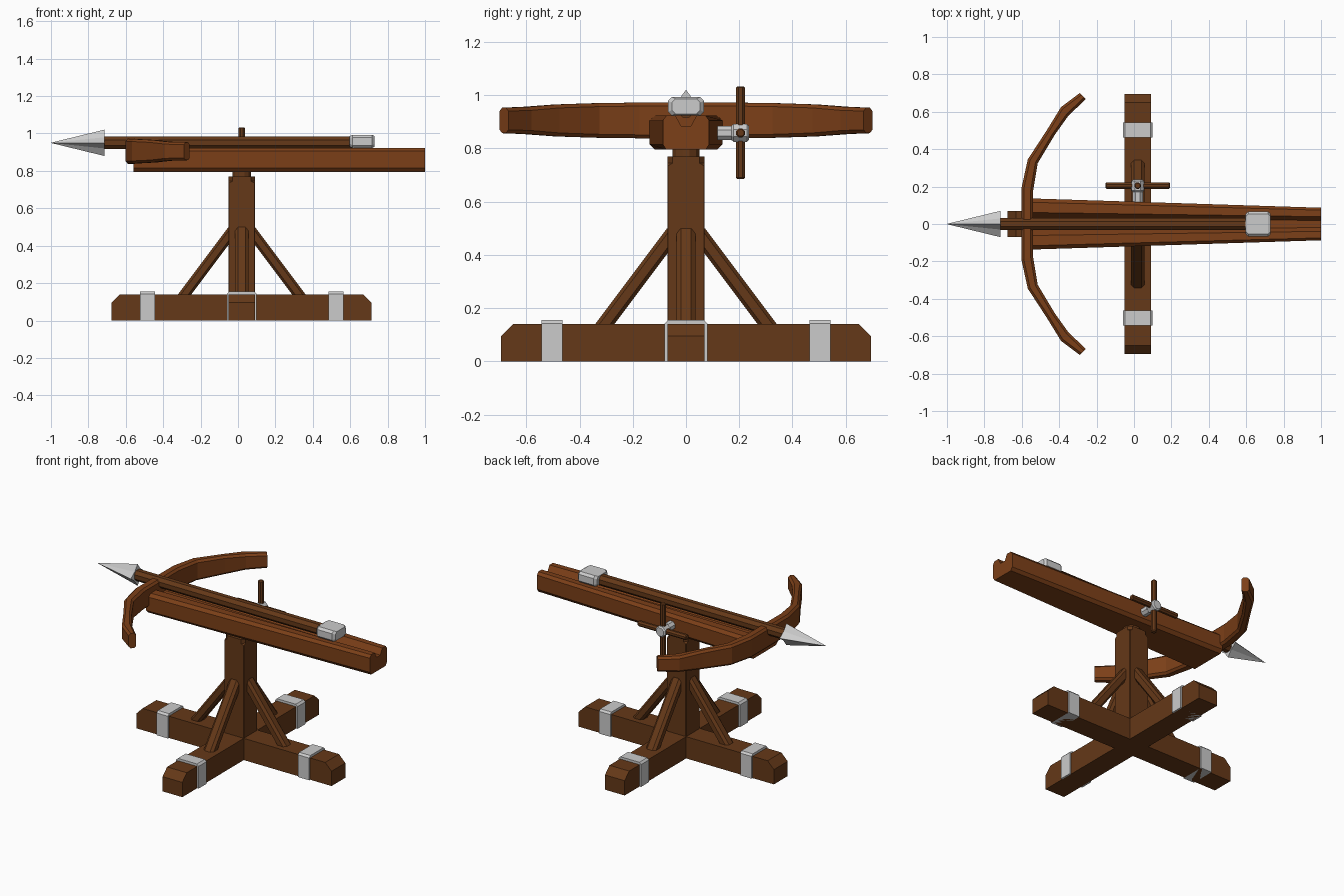
import bpy, bmesh, math
from mathutils import Matrix, Vector

if "Cube" in bpy.data.objects:
    bpy.data.objects.remove(bpy.data.objects["Cube"])

CX = 0.02  # stand axis


def material(name, rgb):
    m = bpy.data.materials.new(name)
    m.diffuse_color = (*rgb, 1)
    m.use_nodes = True
    m.node_tree.nodes["Principled BSDF"].inputs["Base Color"].default_value = m.diffuse_color
    return m


dark = material("dark_wood", (0.13, 0.04, 0.009))
light = material("light_wood", (0.20, 0.05, 0.009))


def loft(name, rings, mat=None, matrix=None):
    """Skin a list of equal-length point rings and cap both ends."""
    bm = bmesh.new()
    vs = [[bm.verts.new(p) for p in r] for r in rings]
    n = len(rings[0])
    for a, b in zip(vs, vs[1:]):
        for i in range(n):
            j = (i + 1) % n
            bm.faces.new((a[i], a[j], b[j], b[i]))
    bm.faces.new(vs[0])
    bm.faces.new(vs[-1])
    bmesh.ops.recalc_face_normals(bm, faces=bm.faces)
    me = bpy.data.meshes.new(name)
    bm.to_mesh(me)
    bm.free()
    if mat:
        me.materials.append(mat)
    ob = bpy.data.objects.new(name, me)
    bpy.context.collection.objects.link(ob)
    if matrix:
        ob.matrix_world = matrix
    return ob


def chamfered(a, b, c):
    return [(a, b - c), (a - c, b), (c - a, b), (-a, b - c),
            (-a, c - b), (c - a, -b), (a - c, -b), (a, c - b)]


def ngon(r, n):
    return [(r * math.cos((i + .5) * 2 * math.pi / n),
             r * math.sin((i + .5) * 2 * math.pi / n)) for i in range(n)]


def rod(name, p, q, r, mat=None, n=8, end=0.0):
    """Straight rod from p to q, with optional chamfered ends."""
    p, q = Vector(p), Vector(q)
    length = (q - p).length
    steps = [(0, r), (length, r)]
    if end:
        steps = [(0, r - end), (end, r), (length - end, r), (length, r - end)]
    rings = [[(x, y, z) for x, y in ngon(rr, n)] for z, rr in steps]
    rot = Vector((0, 0, 1)).rotation_difference(q - p).to_matrix().to_4x4()
    return loft(name, rings, mat, Matrix.Translation(p) @ rot)


# crossed base beams with sloped ends
prof = [(-.695, 0), (.695, 0), (.695, .095), (.65, .14), (-.65, .14), (-.695, .095)]
for name, ang in (("base_beam_long", 0), ("base_beam_cross", math.pi / 2)):
    loft(name, [[(u, t, z) for u, z in prof] for t in (-.07, .07)], dark,
         Matrix.Translation((CX, 0, 0)) @ Matrix.Rotation(ang, 4, 'Z'))

# metal bands and diagonal braces, one per arm
band = [(-.08, 0), (.08, 0), (.08, .143), (.068, .155), (-.068, .155), (-.08, .143)]
for k in range(4):
    m = Matrix.Translation((CX, 0, 0)) @ Matrix.Rotation(k * math.pi / 2, 4, 'Z')
    loft(f"base_band_{k + 1}", [[(u, t, z) for t, z in band] for u in (.463, .543)], None, m)
    loft(f"brace_{k + 1}", [[(r + a, b, z) for a, b in chamfered(.036, .035, .016)]
                            for r, z in ((.335, .1), (.035, .5))], dark, m)

# upright post and swivel
loft("post", [[(CX + a, b, z) for a, b in chamfered(.07, .07, c)]
              for z, c in ((.1, .003), (.735, .003), (.745, .02), (.77, .02))], dark)
rod("swivel", (CX, 0, .76), (CX, 0, .81), .052, dark, 12)

# tapered stock with a bolt groove along the top
stock = [(1, .815), (1, .905), (.85, .923), (.45, .923), (.22, .885), (-.22, .885),
         (-.45, .923), (-.85, .923), (-1, .905), (-1, .815), (-.85, .795), (.85, .795)]
loft("stock", [[(x, y * w, z) for y, z in stock]
               for x, w in ((-.56, .137), (1.0, .087))], light)

# curved bow: outer x, y, inner x, y, half height
half = [(-.602, .19, -.54, .175, .067), (-.568, .345, -.515, .325, .065),
        (-.467, .50, -.425, .475, .060), (-.39, .625, -.35, .58, .051),
        (-.29, .70, -.258, .667, .048)]
path = [(a, -b, c, -d, h) for a, b, c, d, h in reversed(half)] + half
rings = []
for ox, oy, ix, iy, h in path:
    o, i = Vector((ox, oy, .905)), Vector((ix, iy, .905))
    mid, d = (o + i) / 2, (o - i).normalized()
    rings.append([mid + d * a + Vector((0, 0, b))
                  for a, b in chamfered((o - i).length / 2, h, .013)])
loft("bow", rings, light)

# bolt: shaft, four-edged head, metal nock block
rod("bolt_shaft", (-.73, 0, .95), (.65, 0, .95), .036, dark, 8)
star = [((.07 if i % 2 == 0 else .042) * math.cos(i * math.pi / 4),
         (.07 if i % 2 == 0 else .042) * math.sin(i * math.pi / 4)) for i in range(8)]
loft("bolt_head", [[(x, y * s, .95 + z * s) for y, z in star]
                   for x, s in ((-.715, 1), (-1.0, .01))])
loft("nock_block", [[(x, a, .958 + b) for a, b in chamfered(.067 - e, .035 - e / 2, .014)]
                    for x, e in ((.597, .014), (.611, 0), (.717, 0), (.731, .014))])

# side winch: metal axle and hub with crossed handles
Y, Z = .205, .858
rod("winch_axle", (CX, .10, Z), (CX, .19, Z), .029, None, 8)
rod("winch_hub", (CX, .17, Z), (CX, .237, Z), .036, None, 8, .008)
rod("winch_handle_upright", (CX, Y, .685), (CX, Y, 1.033), .018, dark, 8, .005)
rod("winch_handle_level", (CX - .173, Y, Z), (CX + .173, Y, Z), .018, dark, 8, .005)
